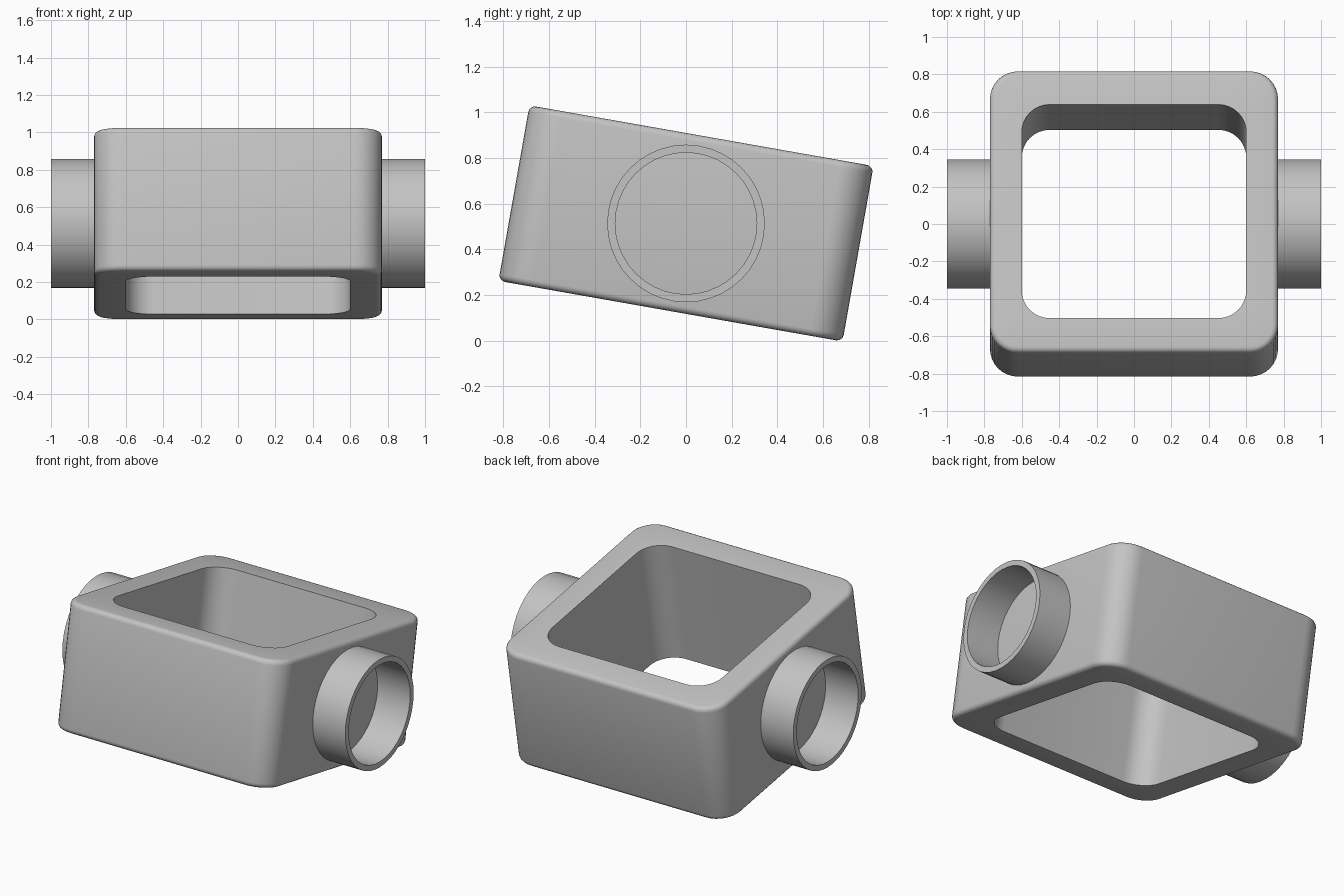
import bpy, bmesh, math
from mathutils import Matrix

cube = bpy.data.objects.get("Cube")
if cube:
    bpy.data.objects.remove(cube, do_unlink=True)

TILT = math.radians(-10)
CENTRE_Z = 0.513

grey = bpy.data.materials.new("light_grey")
grey.use_nodes = True
colour = (0.55, 0.55, 0.55, 1)
grey.diffuse_color = colour
grey.node_tree.nodes["Principled BSDF"].inputs["Base Color"].default_value = colour


def rounded_rect(hx, hy, r, steps):
    """Counter-clockwise outline of a rectangle with round corners."""
    points = []
    for i, (sx, sy) in enumerate([(1, 1), (-1, 1), (-1, -1), (1, -1)]):
        for k in range(steps + 1):
            a = math.pi / 2 * (i + k / steps)
            points.append((sx * (hx - r) + r * math.cos(a),
                           sy * (hy - r) + r * math.sin(a)))
    return points


def circle(r, steps=40):
    return [(r * math.cos(2 * math.pi * k / steps),
             r * math.sin(2 * math.pi * k / steps)) for k in range(steps)]


def loft(name, sections, matrix):
    """Closed ring-shaped solid skinned through (outline, height) sections."""
    bm = bmesh.new()
    rings = [[bm.verts.new((x, y, z)) for x, y in outline]
             for outline, z in sections]
    n = len(rings[0])
    for a, b in zip(rings, rings[1:] + rings[:1]):
        for k in range(n):
            j = (k + 1) % n
            bm.faces.new((a[k], a[j], b[j], b[k]))
    bmesh.ops.recalc_face_normals(bm, faces=bm.faces)
    mesh = bpy.data.meshes.new(name)
    bm.to_mesh(mesh)
    bm.free()
    mesh.materials.append(grey)
    obj = bpy.data.objects.new(name, mesh)
    obj.matrix_world = matrix
    bpy.context.collection.objects.link(obj)
    bpy.ops.object.select_all(action='DESELECT')
    obj.select_set(True)
    bpy.context.view_layer.objects.active = obj
    bpy.ops.object.shade_smooth_by_angle(angle=math.radians(35))
    return obj


# Tilted frame: rounded outer wall, softened rims, straight opening
HX, HY, HZ, CORNER, RIM, STEPS = 0.77, 0.765, 0.39, 0.15, 0.03, 8
sections = []
for side in (-1, 1):
    for k in range(5):
        a = math.pi / 2 * (k / 4 if side > 0 else 1 - k / 4)
        inset = RIM * (1 - math.cos(a))
        z = side * (HZ - RIM + RIM * math.sin(a))
        sections.append((rounded_rect(HX - inset, HY - inset, CORNER - inset, STEPS), z))
opening = rounded_rect(0.6, 0.58, 0.15, STEPS)
sections += [(opening, HZ), (opening, -HZ)]
loft("tilted_frame", sections,
     Matrix.Translation((0, 0, CENTRE_Z)) @ Matrix.Rotation(TILT, 4, 'X'))

# Open side tubes, ending just inside the frame walls
outer, inner = circle(0.345), circle(0.31)
tube = [(outer, 0.74), (outer, 1.0), (inner, 1.0), (inner, 0.74)]
for side, name in ((1, "left_tube"), (-1, "right_tube")):
    loft(name, tube, Matrix.Translation((0, 0, CENTRE_Z))
         @ Matrix.Rotation(side * math.pi / 2, 4, 'Y'))
